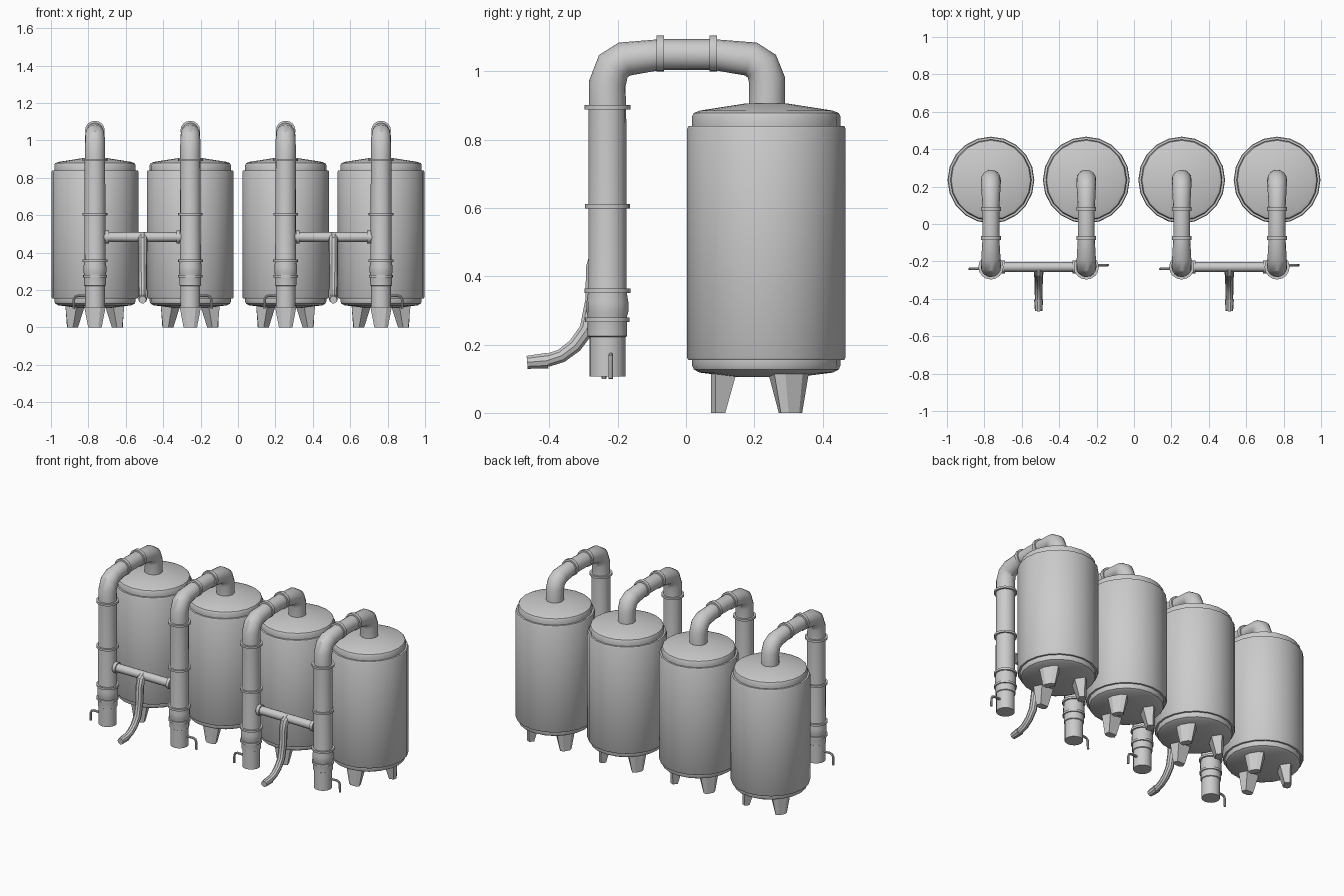
import bpy, bmesh, math
from mathutils import Vector, Matrix

if "Cube" in bpy.data.objects:
    bpy.data.objects.remove(bpy.data.objects["Cube"])


def finish(name, bm, smooth=True):
    bmesh.ops.recalc_face_normals(bm, faces=bm.faces)
    me = bpy.data.meshes.new(name)
    bm.to_mesh(me)
    bm.free()
    ob = bpy.data.objects.new(name, me)
    bpy.context.collection.objects.link(ob)
    if smooth:
        bpy.ops.object.select_all(action='DESELECT')
        ob.select_set(True)
        bpy.context.view_layer.objects.active = ob
        bpy.ops.object.shade_smooth_by_angle(angle=math.radians(35))
    return ob


def skin(name, rings, ref, sides):
    """Skin circles (centre, direction, radius); ref is normal to the path plane."""
    bm = bmesh.new()
    u = Vector(ref)
    loops = []
    for c, d, r in rings:
        v = Vector(d).normalized().cross(u)
        angles = [2 * math.pi * i / sides for i in range(sides)]
        loops.append([bm.verts.new(Vector(c) + u * r * math.cos(a) + v * r * math.sin(a))
                      for a in angles])
    for a, b in zip(loops, loops[1:]):
        for i in range(sides):
            j = (i + 1) % sides
            bm.faces.new((a[i], a[j], b[j], b[i]))
    bm.faces.new(loops[0])
    bm.faces.new(loops[-1])
    return finish(name, bm)


def lathe(name, x, y, profile, sides):
    return skin(name, [((x, y, z), (0, 0, 1), r) for r, z in profile], (1, 0, 0), sides)


def tube(name, pts, radii, ref, sides):
    p = [Vector(q) for q in pts]
    n = len(p)
    rings = []
    for i in range(n):
        d = Vector()
        if i > 0:
            d += (p[i] - p[i - 1]).normalized()
        if i < n - 1:
            d += (p[i + 1] - p[i]).normalized()
        rings.append((p[i], d, radii[i]))
    return skin(name, rings, ref, sides)


def ring(name, c, axis, r, h, ref, sides=16):
    a = Vector(axis) * h / 2
    return tube(name, [Vector(c) - a, Vector(c) + a], [r, r], ref, sides)


def leg(x, y, ang):
    # tapered foot: curved outer face, local +x points away from the tank axis
    bm = bmesh.new()
    loops = []
    for z, w, inner in ((0.0, 0.036, 0.12), (0.125, 0.06, 0.085)):
        sec = [(inner, -w * .75), (0.148, -w), (0.162, -w * .5),
               (0.162, w * .5), (0.148, w), (inner, w * .75)]
        loops.append([bm.verts.new((a, b, z)) for a, b in sec])
    for i in range(6):
        j = (i + 1) % 6
        bm.faces.new((loops[0][i], loops[0][j], loops[1][j], loops[1][i]))
    for l in loops:
        bm.faces.new(l)
    bm.transform(Matrix.Translation((x, y, 0)) @ Matrix.Rotation(ang, 4, 'Z'))
    finish("tank_leg", bm, smooth=False)


TY, PY = 0.235, -0.23
X, Y, Z = (1, 0, 0), (0, 1, 0), (0, 0, 1)

tank = [(0.09, 0.105), (0.195, 0.118), (0.212, 0.127), (0.217, 0.138), (0.217, 0.155),
        (0.228, 0.155), (0.232, 0.162), (0.232, 0.832), (0.228, 0.84), (0.217, 0.84),
        (0.217, 0.868), (0.212, 0.878), (0.195, 0.885), (0.06, 0.906)]
column = [(0.053, 0.107), (0.053, 0.222), (0.058, 0.225), (0.058, 0.285), (0.061, 0.295),
          (0.061, 0.325), (0.056, 0.357), (0.055, 0.9)]
elbow = [(.237, .89), (.237, .975), (.222, 1.015), (.19, 1.036), (.08, 1.049),
         (-.075, 1.049), (-.18, 1.036), (-.213, 1.015), (-.23, .965), (-.23, .895)]
elbow_r = [.053, .053, .053, .051, .045, .045, .051, .053, .054, .054]

for k, x in enumerate((-0.765, -0.255, 0.255, 0.765)):
    # tank with three feet
    lathe("tank", x, TY, tank, 20)
    for a in (-90, 30, 150):
        leg(x, TY, math.radians(a))
    # overhead pipe and its couplings
    tube("overhead_pipe", [(x, y, z) for y, z in elbow], elbow_r, X, 16)
    for y in (0.08, -0.075):
        ring("overhead_coupling", (x, y, 1.052), Y, 0.053, 0.022, X)
    # standing pipe with bands
    lathe("standing_pipe", x, PY, column, 16)
    for z, r in ((0.895, .067), (0.605, .066), (0.357, .067), (0.273, .065)):
        ring("pipe_band", (x, PY, z), Z, r, 0.013, X)
    # drain tap on the outer side of each pair
    s = -1 if k % 2 == 0 else 1
    ty = PY + s * 0.01
    tube("drain_tap", [(x + s * dx, ty, z) for dx, z in
                       ((.045, .168), (.09, .17), (.106, .164), (.112, .15), (.114, .1))],
         [.007] * 5, Y, 8)

for x in (-0.51, 0.51):
    # connecting pipe between the two standing pipes of a pair
    tube("cross_pipe", [(x - .22, PY, .483), (x + .22, PY, .483)], [.026] * 2, Y, 12)
    for s in (-1, 1):
        ring("cross_pipe_collar", (x + s * 0.19, PY, .483), X, 0.034, 0.02, Y, 12)
    # outlet spout curving down and forward
    path = [(-.228, .487), (-.258, .468), (-.269, .425), (-.272, .33), (-.29, .245),
            (-.325, .197), (-.365, .167), (-.408, .153)]
    tube("outlet_spout", [(x, y, z) for y, z in path],
         [.025, .025, .025, .024, .023, .022, .021, .02], X, 10)
    tube("spout_nozzle", [(x, -.405, .153), (x, -.465, .148)], [.024, .02], X, 10)
